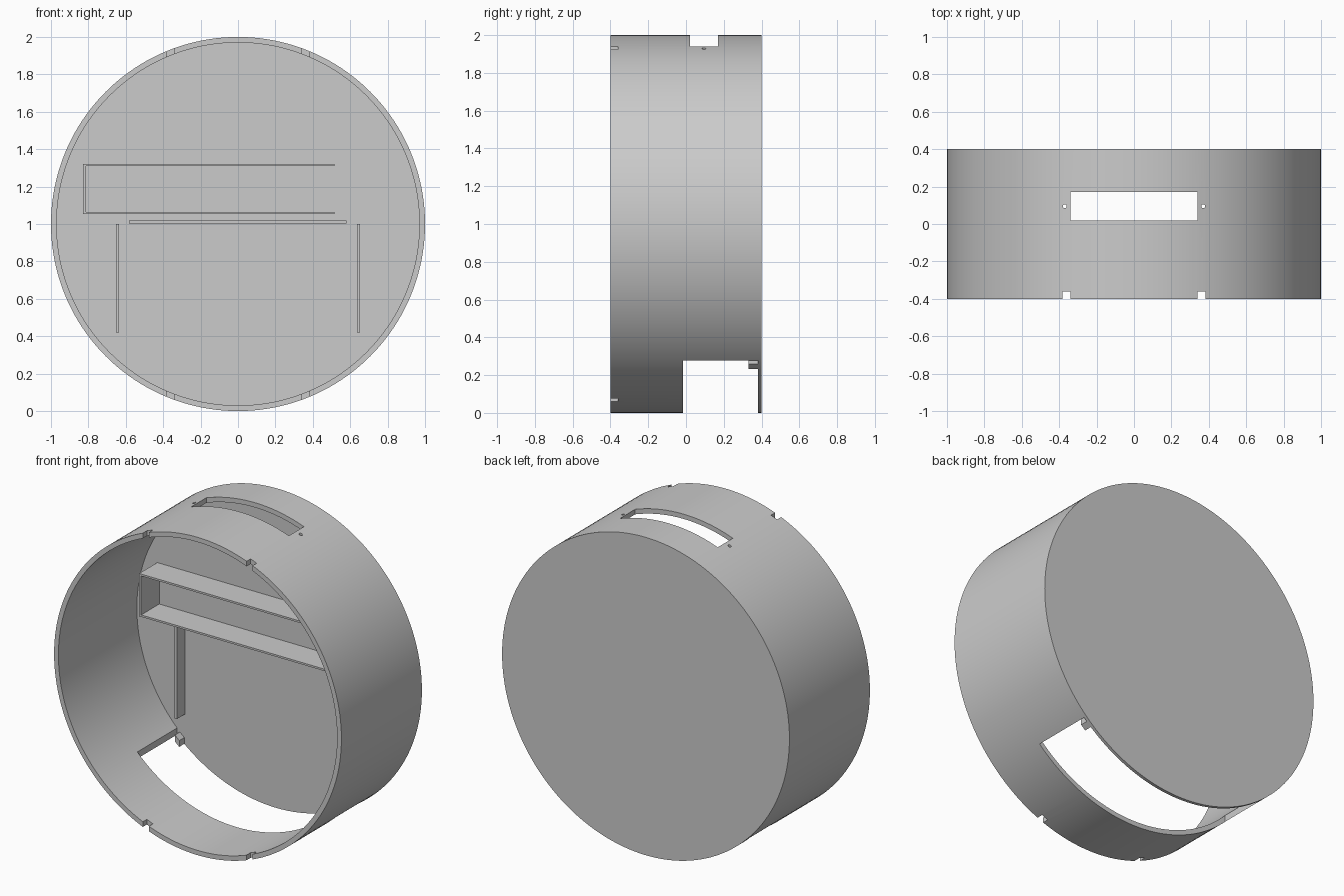
import bpy, math

if "Cube" in bpy.data.objects:
    bpy.data.objects.remove(bpy.data.objects["Cube"], do_unlink=True)

grey = bpy.data.materials.new("plain grey")
grey.use_nodes = True
colour = (0.6, 0.6, 0.6, 1)
grey.diffuse_color = colour
grey.node_tree.nodes["Principled BSDF"].inputs["Base Color"].default_value = colour


def box(name, x, y, z):
    """Box from (min, max) ranges."""
    bpy.ops.mesh.primitive_cube_add(size=1)
    ob = bpy.context.object
    ob.name = name
    for v in ob.data.vertices:
        v.co = [r[0] + (c + 0.5) * (r[1] - r[0]) for c, r in zip(v.co, (x, y, z))]
    ob.data.materials.append(grey)
    return ob


def drum(name, radius, y0, y1):
    """Solid cylinder lying along y."""
    bpy.ops.mesh.primitive_cylinder_add(
        vertices=160, radius=radius, depth=y1 - y0,
        location=(0, (y0 + y1) / 2, 1), rotation=(math.pi / 2, 0, 0))
    ob = bpy.context.object
    ob.name = name
    bpy.ops.object.transform_apply(location=True, rotation=True)
    ob.data.materials.append(grey)
    return ob


def cut(target, cutter):
    mod = target.modifiers.new("cut", 'BOOLEAN')
    mod.operation = 'DIFFERENCE'
    mod.solver = 'EXACT'
    mod.object = cutter
    bpy.context.view_layer.objects.active = target
    bpy.ops.object.modifier_apply(modifier=mod.name)
    bpy.data.objects.remove(cutter, do_unlink=True)


# Round housing: open front, closed back
BACK = 0.38
housing = drum("housing", 1, -0.4, 0.4)
cut(housing, drum("hollow", 0.97, -0.5, BACK))

# Top window
cut(housing, box("top_window", (-0.34, 0.34), (0.02, 0.17), (1.7, 2.1)))

# Bottom opening, leaving a small stop at each rear corner
low = (-0.1, 0.4)
cut(housing, box("bottom_opening", (-0.69, 0.69), (-0.015, 0.33), low))
cut(housing, box("bottom_rear", (-0.64, 0.64), (0.3, BACK), low))

for s in (-1, 1):
    gap = sorted((s * 0.67, s * 0.69))
    cut(housing, box("stop_gap", gap, (0.3, BACK), low))
    # Screw holes beside the window
    bpy.ops.mesh.primitive_cylinder_add(vertices=20, radius=0.01, depth=0.3,
                                        location=(s * 0.37, 0.095, 1.92))
    cut(housing, bpy.context.object)
    # Rim notches, top and bottom
    notch = sorted((s * 0.34, s * 0.382))
    for z in ((1.8, 2.1), (-0.1, 0.2)):
        cut(housing, box("rim_notch", notch, (-0.5, -0.36), z))

bpy.ops.object.select_all(action='DESELECT')
housing.select_set(True)
bpy.context.view_layer.objects.active = housing
bpy.ops.object.shade_smooth_by_angle(angle=math.radians(20))

# Three-sided bracket on the back wall
deep = (0.2, BACK)
box("bracket_top", (-0.828, 0.515), deep, (1.31, 1.322))
box("bracket_bottom", (-0.828, 0.515), deep, (1.053, 1.065))
box("bracket_end", (-0.828, -0.814), deep, (1.065, 1.31))

# Shallow ribs
shallow = (0.3, BACK)
box("rib_horizontal", (-0.583, 0.58), shallow, (1.004, 1.02))
box("rib_right", (-0.651, -0.635), shallow, (0.42, 1.0))
box("rib_left", (0.635, 0.651), shallow, (0.42, 1.0))
